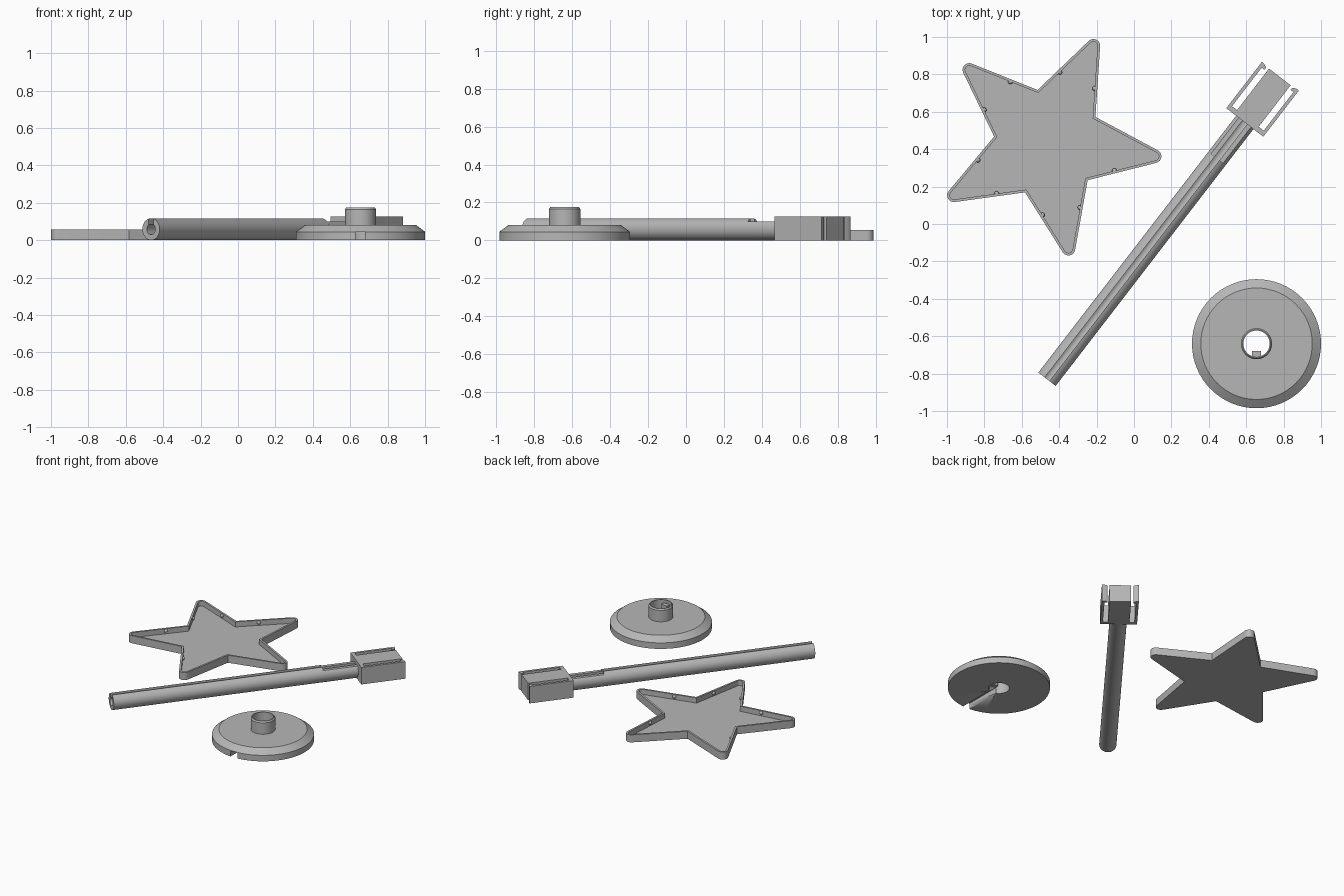
import bpy, bmesh, math
from mathutils import Vector

if "Cube" in bpy.data.objects:
    bpy.data.objects.remove(bpy.data.objects["Cube"])

grey = bpy.data.materials.new("light_grey")
grey.diffuse_color = (0.47, 0.47, 0.47, 1)
grey.use_nodes = True
grey.node_tree.nodes["Principled BSDF"].inputs["Base Color"].default_value = grey.diffuse_color


def finish(name, bm, loc=(0, 0, 0), rot=0.0, angle=30):
    bmesh.ops.recalc_face_normals(bm, faces=bm.faces)
    me = bpy.data.meshes.new(name)
    bm.to_mesh(me)
    bm.free()
    me.materials.append(grey)
    ob = bpy.data.objects.new(name, me)
    bpy.context.collection.objects.link(ob)
    ob.location = loc
    ob.rotation_euler.z = rot
    bpy.ops.object.select_all(action='DESELECT')
    ob.select_set(True)
    bpy.context.view_layer.objects.active = ob
    bpy.ops.object.shade_smooth_by_angle(angle=math.radians(angle))
    return ob


def skin(bm, loops, closed=False):
    """Join rings of points with quads; cap the ends unless closed."""
    rings = [[bm.verts.new(p) for p in loop] for loop in loops]
    n = len(rings[0])
    pairs = list(zip(rings, rings[1:])) + ([(rings[-1], rings[0])] if closed else [])
    for a, b in pairs:
        for i in range(n):
            j = (i + 1) % n
            bm.faces.new((a[i], a[j], b[j], b[i]))
    if not closed:
        bm.faces.new(rings[0])
        bm.faces.new(rings[-1])


def box(bm, x0, x1, y0, y1, z0, z1):
    skin(bm, [[(x0, y0, z), (x1, y0, z), (x1, y1, z), (x0, y1, z)] for z in (z0, z1)])


# --- Star tray: rounded tips, thin rim, recessed floor ---
STAR, STAR_ROT = (-0.46, 0.432, 0), math.radians(-7)
TIP_C, TIP_R, VALLEY = 0.575, 0.036, 0.29
h = math.radians(36)
to_valley = Vector((VALLEY * math.cos(h) - TIP_C, VALLEY * math.sin(h)))
tangent = math.atan2(to_valley.y, to_valley.x) - math.acos(TIP_R / to_valley.length)


def star(inset, z):
    pts, r = [], TIP_R - inset
    v = VALLEY - inset / math.cos(tangent - h)
    for k in range(5):
        a = 2 * h * k
        for i in range(9):
            t = tangent * (i / 4 - 1)
            x, y = TIP_C + r * math.cos(t), r * math.sin(t)
            pts.append((x * math.cos(a) - y * math.sin(a), x * math.sin(a) + y * math.cos(a), z))
        pts.append((v * math.cos(a + h), v * math.sin(a + h), z))
    return pts


RIM = 0.014
bm = bmesh.new()
skin(bm, [star(0, 0), star(0, 0.056), star(RIM, 0.056), star(RIM, 0.018)])
finish("star_tray", bm, STAR, STAR_ROT)

# Small snap bumps on the inside of the rim
bm = bmesh.new()
valley = Vector((VALLEY * math.cos(h), VALLEY * math.sin(h)))
tip = Vector((TIP_C + TIP_R * math.cos(tangent), TIP_R * math.sin(tangent)))
normal = Vector((math.cos(tangent), math.sin(tangent)))
spot = valley.lerp(tip, 0.4) - normal * RIM
for k in range(5):
    for side in (1, -1):
        if k == 0 and side == 1:
            continue
        a = 2 * h * k
        x, y = spot.x, spot.y * side
        c = Vector((x * math.cos(a) - y * math.sin(a), x * math.sin(a) + y * math.cos(a), 0.04))
        new = bmesh.ops.create_uvsphere(bm, u_segments=12, v_segments=8, radius=0.013)
        bmesh.ops.translate(bm, verts=new["verts"], vec=c)
finish("snap_bumps", bm, STAR, STAR_ROT)

# --- Rod: tube slotted along its top, cut flat near the head ---
ROD, ROD_ROT = (-0.465, -0.83, 0), math.radians(52.4)
R, BORE, SLOT = 0.0585, 0.029, 0.016


def rod_profile(x, top):
    """Keyhole section, limited in height by top."""
    start = min(math.acos(SLOT / R), math.asin((top - R) / R))
    inner = math.acos(SLOT / BORE)
    pts = [(SLOT, top - R)]
    for a0, r, n, sign in ((start, R, 32, 1), (inner, BORE, 16, -1)):
        arc = []
        for i in range(n + 1):
            t = a0 - (math.pi + 2 * a0) * i / n
            arc.append((r * math.cos(t), r * math.sin(t)))
        if sign > 0:
            pts += arc + [(-SLOT, top - R)]
        else:
            pts += arc[::-1]
    return [(x, y, z + R) for y, z in pts]


bm = bmesh.new()
skin(bm, [rod_profile(0, 0.1165), rod_profile(1.49, 0.1165)])
skin(bm, [rod_profile(1.49, 0.10), rod_profile(1.74, 0.10)])
bmesh.ops.remove_doubles(bm, verts=bm.verts, dist=1e-6)
finish("slotted_rod", bm, ROD, ROD_ROT)

# --- Clip head: centre block with two hooked spring arms ---
half = [(1.733, 0.125), (2.045, 0.125), (2.045, 0.11), (2.035, 0.088), (2.02, 0.088),
        (2.02, 0.107), (1.76, 0.107), (1.76, 0.073), (2.04, 0.073)]
outline = half + [(x, -y) for x, y in reversed(half)]
bm = bmesh.new()
skin(bm, [[(x, y, z) for x, y in outline] for z in (0, 0.127)])
finish("clip_head", bm, ROD, ROD_ROT)

# --- Round base: bevelled disc with hollow post, wire groove below ---
BASE = (0.655, -0.64, 0)
section = [(0.07, 0), (0.345, 0), (0.345, 0.045), (0.298, 0.08), (0.083, 0.08),
           (0.083, 0.165), (0.076, 0.175), (0.07, 0.175)]
N = 64
bm = bmesh.new()
skin(bm, [[(r * math.cos(2 * math.pi * i / N), r * math.sin(2 * math.pi * i / N), z)
           for i in range(N)] for r, z in section], closed=True)
base = finish("round_base", bm, BASE)

bm = bmesh.new()
box(bm, -0.028, 0.028, -0.5, -0.02, -0.05, 0.043)
cutter = finish("groove_cutter", bm, BASE)
mod = base.modifiers.new("groove", 'BOOLEAN')
mod.operation, mod.solver, mod.object = 'DIFFERENCE', 'EXACT', cutter
bpy.context.view_layer.objects.active = base
bpy.ops.object.modifier_apply(modifier="groove")
bpy.data.objects.remove(cutter)

# Key inside the post that fits the rod slot
bm = bmesh.new()
box(bm, -0.024, 0.024, -0.075, -0.038, 0.043, 0.15)
finish("post_key", bm, BASE)
